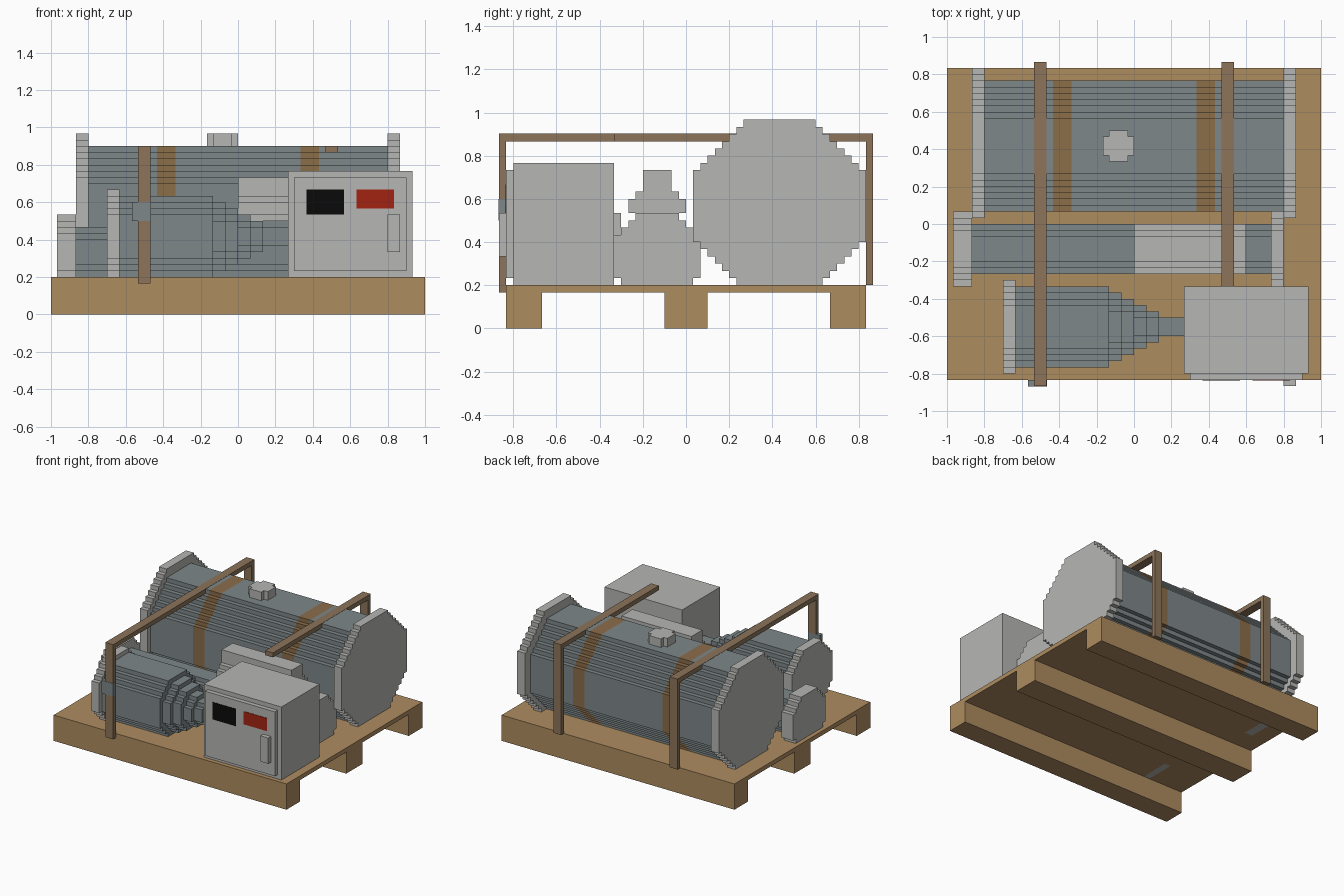
import bpy, bmesh

if "Cube" in bpy.data.objects:
    bpy.data.objects.remove(bpy.data.objects["Cube"])

U = 1 / 30  # size of one block; all numbers below are in blocks


def material(name, hexa):
    m = bpy.data.materials.new(name)
    c = [int(hexa[i:i + 2], 16) / 255 for i in (0, 2, 4)]
    m.diffuse_color = [(v / 12.92 if v < 0.04045 else ((v + 0.055) / 1.055) ** 2.4) for v in c] + [1]
    m.use_nodes = True
    m.node_tree.nodes["Principled BSDF"].inputs["Base Color"].default_value = m.diffuse_color
    return m


WOOD = material("wood", "AE8C60")
STRAP = material("strap_brown", "8C745A")
BAND = material("band_brown", "8B6D4A")
STEEL = material("steel_blue_grey", "7E8789")
LIGHT = material("light_grey", "B6B6B4")
BLACK = material("screen_black", "0A0A0A")
RED = material("panel_red", "A42412")


def extrude_rows(name, mat, a0, a1, rows, axis="x"):
    """Extrude a stepped outline of stacked rows (v0, v1, u0, u1) along an axis."""
    right, left = [], []
    for v0, v1, u0, u1 in rows:
        right += [(u1, v0), (u1, v1)]
        left += [(u0, v0), (u0, v1)]
    pts = []
    for p in right + left[::-1]:
        if not pts or p != pts[-1]:
            pts.append(p)
    # drop points in the middle of straight runs
    n = len(pts)
    pts = [p for i, p in enumerate(pts)
           if not any(pts[i - 1][k] == p[k] == pts[(i + 1) % n][k] for k in (0, 1))]
    bm = bmesh.new()
    place = (lambda a, u, v: (a * U, u * U, v * U)) if axis == "x" else (lambda a, u, v: (u * U, v * U, a * U))
    rings = [[bm.verts.new(place(a, u, v)) for u, v in pts] for a in (a0, a1)]
    bm.faces.new(rings[0][::-1])
    bm.faces.new(rings[1])
    for i in range(len(pts)):
        j = (i + 1) % len(pts)
        bm.faces.new((rings[0][i], rings[0][j], rings[1][j], rings[1][i]))
    bmesh.ops.recalc_face_normals(bm, faces=bm.faces)
    me = bpy.data.meshes.new(name)
    bm.to_mesh(me)
    bm.free()
    me.materials.append(mat)
    ob = bpy.data.objects.new(name, me)
    bpy.context.collection.objects.link(ob)
    return ob


def box(name, mat, x0, x1, y0, y1, z0, z1):
    return extrude_rows(name, mat, x0, x1, [(z0, z1, y0, y1)])


def octagon(name, mat, x0, x1, cy, cz, r, floor=4.95):
    """Horizontal drum with a stepped octagonal section, cut off at the floor."""
    rows = []
    for i in range(int(2 * r)):
        off = abs(i + 0.5 - r)
        half = r
        while half - 0.5 + off > r * 2 ** 0.5:
            half -= 1
        z0, z1 = cz - r + i, cz - r + i + 1
        if z1 > floor:
            rows.append((max(z0, floor), z1, cy - half, cy + half))
    return extrude_rows(name, mat, x0, x1, rows)


# Pallet
box("pallet_deck", WOOD, -30, 30, -25, 25, 5, 6)
for i, (y0, y1) in enumerate([(-25, -20), (-3, 3), (20, 25)]):
    box(f"pallet_runner_{i}", WOOD, -30, 30, y0, y1, 0, 5)

# Large tank: shell split by two painted bands, end flanges, filler cap
edges = [-24, -13, -10, 10, 13, 24]
for i in range(5):
    octagon(f"tank_{'band' if i % 2 else 'shell'}_{i}", BAND if i % 2 else STEEL,
            edges[i], edges[i + 1], 12.5, 16.5, 10.5)
for side, x in (("left", -26), ("right", 24)):
    octagon(f"tank_flange_{side}", LIGHT, x, x + 2, 13, 17, 12)
extrude_rows("filler_cap", LIGHT, 27, 29,
             [(10, 11, -4, -1), (11, 14, -5, 0), (14, 15, -4, -1)], axis="z")

# Middle drum with its housing on top
octagon("middle_drum", STEEL, -26, 22, -4, 10, 4)
octagon("middle_flange_left", LIGHT, -29, -26, -4, 10, 6)
octagon("middle_flange_right", LIGHT, 22, 24, -4, 10, 6)
box("housing_mount", STEEL, 0, 18, -6, -2, 13.5, 15)
extrude_rows("housing", LIGHT, 0, 18,
             [(15, 16, -7, -1), (16, 18, -8, 0), (18, 19, -7, -1), (19, 22, -6, -2)])

# Front motor: flange, body, stepped cone and shaft
octagon("motor_flange", LIGHT, -21, -19, -16.5, 12.5, 7.5)
octagon("motor_body", STEEL, -19, -4, -16.5, 12.5, 6.5)
for i in range(4):
    octagon(f"motor_cone_{i}", STEEL, -4 + 2 * i, -2 + 2 * i, -16.5, 12.5, 5.5 - i)
box("motor_shaft", STEEL, 4, 8, -18, -15, 11, 14)

# Control cabinet
box("cabinet", LIGHT, 8, 28, -24, -10, 6, 23)
box("cabinet_door", LIGHT, 9, 27, -25, -24, 7, 22)
box("cabinet_screen", BLACK, 11, 17, -25.1, -25, 16, 20)
box("cabinet_red_panel", RED, 19, 25, -25.1, -25, 17, 20)
box("cabinet_handle", LIGHT, 24, 26, -26, -25, 10, 16)

# Straps over the load
TOP = 27.05
for side, x, front in (("left", -16, -26), ("right", 14, -10)):
    box(f"strap_top_{side}", STRAP, x, x + 2, front, 26, 26, TOP)
    box(f"strap_back_{side}", STRAP, x, x + 2, 25, 26, 6, 26)
box("strap_front_left", STRAP, -16, -14, -26, -25, 5, 26)
box("strap_buckle", STEEL, -17, -13.95, -26.05, -25, 15, 18)
